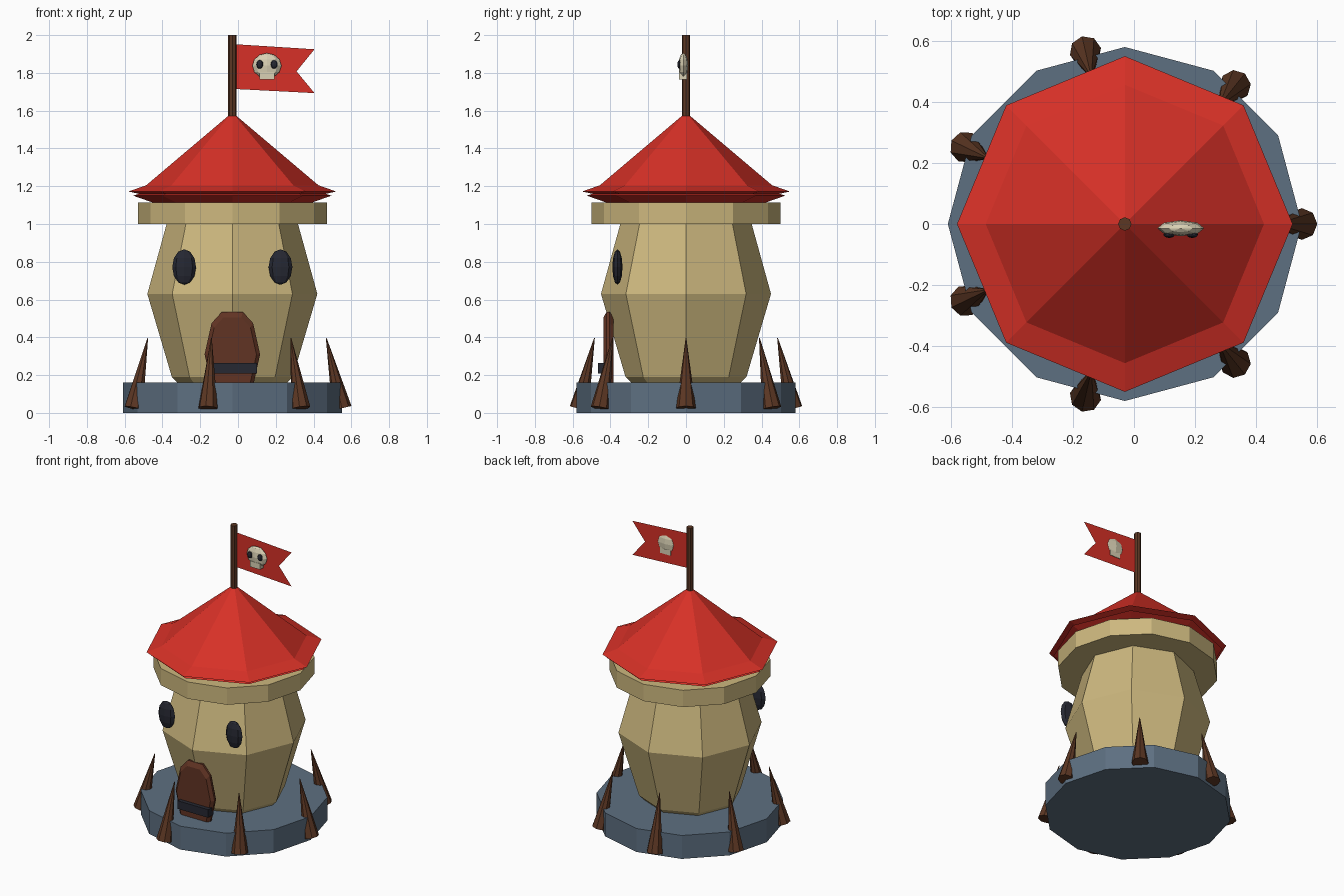
import bpy, bmesh, math
from mathutils import Vector, Matrix

if "Cube" in bpy.data.objects:
    bpy.data.objects.remove(bpy.data.objects["Cube"])

CX = -0.03  # tower axis


def mat(name, rgb):
    m = bpy.data.materials.new(name)
    m.diffuse_color = (*rgb, 1)
    m.use_nodes = True
    m.node_tree.nodes["Principled BSDF"].inputs["Base Color"].default_value = m.diffuse_color
    return m


RED = mat("red", (0.68, 0.03, 0.02))
TAN = mat("sandstone", (0.61, 0.48, 0.21))
SLATE = mat("slate blue", (0.11, 0.16, 0.22))
BROWN = mat("dark wood", (0.107, 0.038, 0.017))
DOOR = mat("door wood", (0.12, 0.034, 0.017))
DARK = mat("near black", (0.019, 0.021, 0.032))
BONE = mat("bone", (0.70, 0.64, 0.46))


def finish(name, bm, material):
    bmesh.ops.recalc_face_normals(bm, faces=bm.faces)
    me = bpy.data.meshes.new(name)
    bm.to_mesh(me)
    bm.free()
    me.materials.append(material)
    ob = bpy.data.objects.new(name, me)
    bpy.context.collection.objects.link(ob)
    return ob


def loft(name, rings, material):
    """Skin equal-length rings of points and cap both ends."""
    bm = bmesh.new()
    vs = [[bm.verts.new(p) for p in r] for r in rings]
    n = len(vs[0])
    for a, b in zip(vs, vs[1:]):
        for i in range(n):
            j = (i + 1) % n
            bm.faces.new((a[i], a[j], b[j], b[i]))
    bm.faces.new(vs[0])
    bm.faces.new(vs[-1])
    return finish(name, bm, material)


def lathe(name, sides, profile, material):
    rings = [[(CX + r * math.cos(2 * math.pi * i / sides),
               r * math.sin(2 * math.pi * i / sides), z) for i in range(sides)]
             for r, z in profile]
    return loft(name, rings, material)


def ball(name, centre, radii, material, seg=8, rings=6):
    bm = bmesh.new()
    bmesh.ops.create_uvsphere(bm, u_segments=seg, v_segments=rings, radius=1)
    bm.transform(Matrix.Translation(centre) @ Matrix.Diagonal((*radii, 1)))
    return finish(name, bm, material)


def box(name, lo, hi, material):
    bm = bmesh.new()
    bmesh.ops.create_cube(bm, size=1)
    lo, hi = Vector(lo), Vector(hi)
    bm.transform(Matrix.Translation((lo + hi) / 2) @ Matrix.Diagonal((*(hi - lo), 1)))
    return finish(name, bm, material)


# Tower
lathe("stone_base", 12, [(0.58, 0), (0.58, 0.16)], SLATE)
lathe("tower_body", 8, [(0.28, 0.15), (0.32, 0.19), (0.45, 0.63), (0.345, 1.01)], TAN)
lathe("parapet_ring", 12, [(0.5, 1.0), (0.5, 1.115)], TAN)
lathe("roof", 8, [(0.42, 1.113), (0.525, 1.15), (0.495, 1.16), (0.55, 1.172),
                  (0.456, 1.205), (0.015, 1.578)], RED)

# Ring of seven stakes leaning inward
for k in range(7):
    a = 2 * math.pi * k / 7
    out = Vector((math.cos(a), math.sin(a), 0))
    foot = Vector((CX, 0, 0.025)) + out * 0.58
    tip = Vector((CX, 0, 0.397)) + out * 0.497
    axis = tip - foot
    bm = bmesh.new()
    bmesh.ops.create_cone(bm, cap_ends=True, segments=8, radius1=0.052, radius2=0.002,
                          depth=axis.length)
    bm.transform(Matrix.Translation((foot + tip) / 2)
                 @ axis.to_track_quat('Z', 'Y').to_matrix().to_4x4())
    finish(f"stake_{k + 1}", bm, BROWN)

# Windows
for side, s in (("left", -1), ("right", 1)):
    ball(f"window_{side}", (CX + s * 0.255, -0.363, 0.772), (0.063, 0.027, 0.094), DARK)

# Door: arched slab with softened front and back
half = [(0.105, 0.12), (0.147, 0.31), (0.11, 0.475), (0.055, 0.535)]
arch = half + [(-x, z) for x, z in reversed(half)]
loft("door", [[(CX + x * s, y, 0.3 + (z - 0.3) * s) for x, z in arch]
              for y, s in ((-0.385, 0.9), (-0.405, 1), (-0.42, 1), (-0.438, 0.87))], DOOR)
box("door_band", (-0.13, -0.465, 0.208), (0.1, -0.41, 0.263), DARK)

# Flag pole and swallow-tailed flag
lathe("flag_pole", 8, [(0.022, 1.55), (0.022, 2.0)], BROWN)
bm = bmesh.new()
bm.faces.new([bm.verts.new((x, 0, z)) for x, z in
              ((-0.02, 1.715), (0.405, 1.693), (0.31, 1.808), (0.405, 1.925), (-0.02, 1.952))])
finish("flag", bm, RED)

# Skull emblem on the flag
ball("skull", (0.153, -0.014, 1.838), (0.077, 0.026, 0.067), BONE)
box("skull_jaw", (0.115, -0.037, 1.765), (0.193, 0.004, 1.805), BONE)
for side, s in (("left", -1), ("right", 1)):
    ball(f"skull_eye_{side}", (0.153 + s * 0.038, -0.035, 1.845), (0.019, 0.011, 0.023), DARK)
